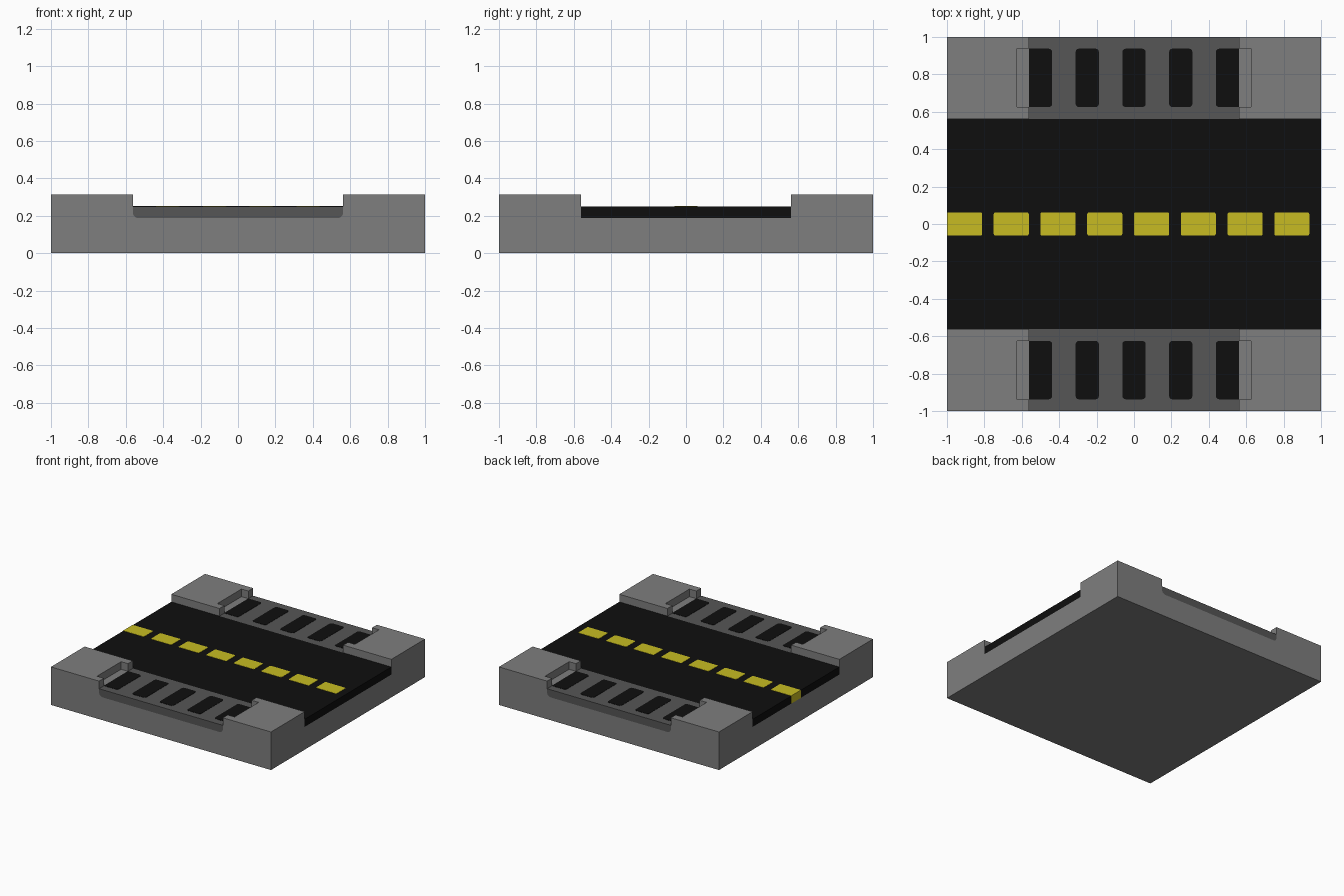
import bpy, bmesh, math

cube = bpy.data.objects.get("Cube")
if cube:
    bpy.data.objects.remove(cube, do_unlink=True)


def material(name, rgb):
    m = bpy.data.materials.new(name)
    m.use_nodes = True
    m.diffuse_color = (*rgb, 1)
    bsdf = next(n for n in m.node_tree.nodes if n.type == 'BSDF_PRINCIPLED')
    bsdf.inputs["Base Color"].default_value = (*rgb, 1)
    return m


STONE = material("light grey stone", (0.21, 0.21, 0.21))
PAVING = material("dark grey paving", (0.092, 0.092, 0.092))
ASPHALT = material("black asphalt", (0.0045, 0.0045, 0.0045))
YELLOW = material("yellow paint", (0.57, 0.50, 0.016))

# Main levels and widths
FLOOR, ROAD, KERB = 0.1875, 0.25, 0.3125
INNER = 0.5625          # half-width of road and crossing
PROUD = 0.002           # painted parts sit just above the surface
R = 0.03125             # rounding under the crossing


def prism(name, pts, axis, lo, hi, mat):
    """Extrude a 2D outline along z (x,y points) or along y (x,z points)."""
    def place(p, t):
        return (p[0], p[1], t) if axis == 'z' else (p[0], t, p[1])
    bm = bmesh.new()
    a = [bm.verts.new(place(p, lo)) for p in pts]
    b = [bm.verts.new(place(p, hi)) for p in pts]
    bm.faces.new(a)
    bm.faces.new(b)
    n = len(pts)
    for i in range(n):
        j = (i + 1) % n
        bm.faces.new((a[i], a[j], b[j], b[i]))
    bmesh.ops.recalc_face_normals(bm, faces=bm.faces)
    me = bpy.data.meshes.new(name)
    bm.to_mesh(me)
    bm.free()
    me.materials.append(mat)
    ob = bpy.data.objects.new(name, me)
    bpy.context.collection.objects.link(ob)
    return ob


def rect(x0, x1, y0, y1, r_left=0, r_right=0):
    """Rectangle outline with optional rounding on its left or right corners."""
    pts = []
    for cx, cy, sx, sy, start, r in ((x1, y1, -1, -1, 0, r_right), (x0, y1, 1, -1, 90, r_left),
                                     (x0, y0, 1, 1, 180, r_left), (x1, y0, -1, 1, 270, r_right)):
        if r == 0:
            pts.append((cx, cy))
            continue
        for k in range(4):
            t = math.radians(start + 30 * k)
            pts.append((cx + sx * r + r * math.cos(t), cy + sy * r + r * math.sin(t)))
    return pts


# Quarter curve from the crossing's side down to its floor
arc = [(INNER - R + R * math.cos(math.radians(-18 * k)),
        FLOOR + R + R * math.sin(math.radians(-18 * k))) for k in range(6)]

# Base slab and road
prism("base_slab", rect(-1, 1, -1, 1), 'z', 0, FLOOR, STONE)
prism("road", rect(-1, 1, -INNER, INNER), 'z', FLOOR, ROAD, ASPHALT)

# Corner blocks: curved lower course, and a notched top course
lower = [(1, FLOOR), (1, ROAD), (INNER, ROAD)] + arc
upper = [(1, INNER), (1, 1), (INNER, 1), (INNER, 0.9375), (0.625, 0.9375),
         (0.625, 0.625), (INNER, 0.625), (INNER, INNER)]
for sy, depth in ((-1, "front"), (1, "back")):
    for sx, side in ((1, "left"), (-1, "right")):
        prism(f"corner_block_{depth}_{side}", [(sx * x, z) for x, z in lower],
              'y', sy * INNER, sy, STONE)
        prism(f"corner_top_{depth}_{side}", [(sx * x, sy * y) for x, y in upper],
              'z', ROAD, KERB, STONE)

    # Crossing strip with rounded lower edges
    outline = [(INNER, ROAD)] + arc + [(-x, z) for x, z in reversed(arc)] + [(-INNER, ROAD)]
    prism(f"crossing_{depth}", outline, 'y', sy * INNER, sy, PAVING)

    # Black crossing bars, square where they meet the corner blocks
    y0, y1 = sorted((sy * 0.625, sy * 0.9375))
    for i in range(-2, 3):
        x = i * 0.25
        prism(f"crossing_bar_{depth}_{i + 3}",
              rect(x - 0.0625, x + 0.0625, y0, y1,
                   0 if i == -2 else 0.018, 0 if i == 2 else 0.018),
              'z', ROAD - 0.005, ROAD + PROUD, ASPHALT)

# Yellow centre dashes; the first runs over the edge of the road
for i in range(8):
    x = -1 + i * 0.25
    first = i == 0
    prism(f"centre_dash_{i + 1}",
          rect(x - (0.001 if first else 0), x + 0.1875, -0.0625, 0.0625,
               0 if first else 0.01, 0.01),
          'z', FLOOR if first else ROAD - 0.005, ROAD + PROUD, YELLOW)
